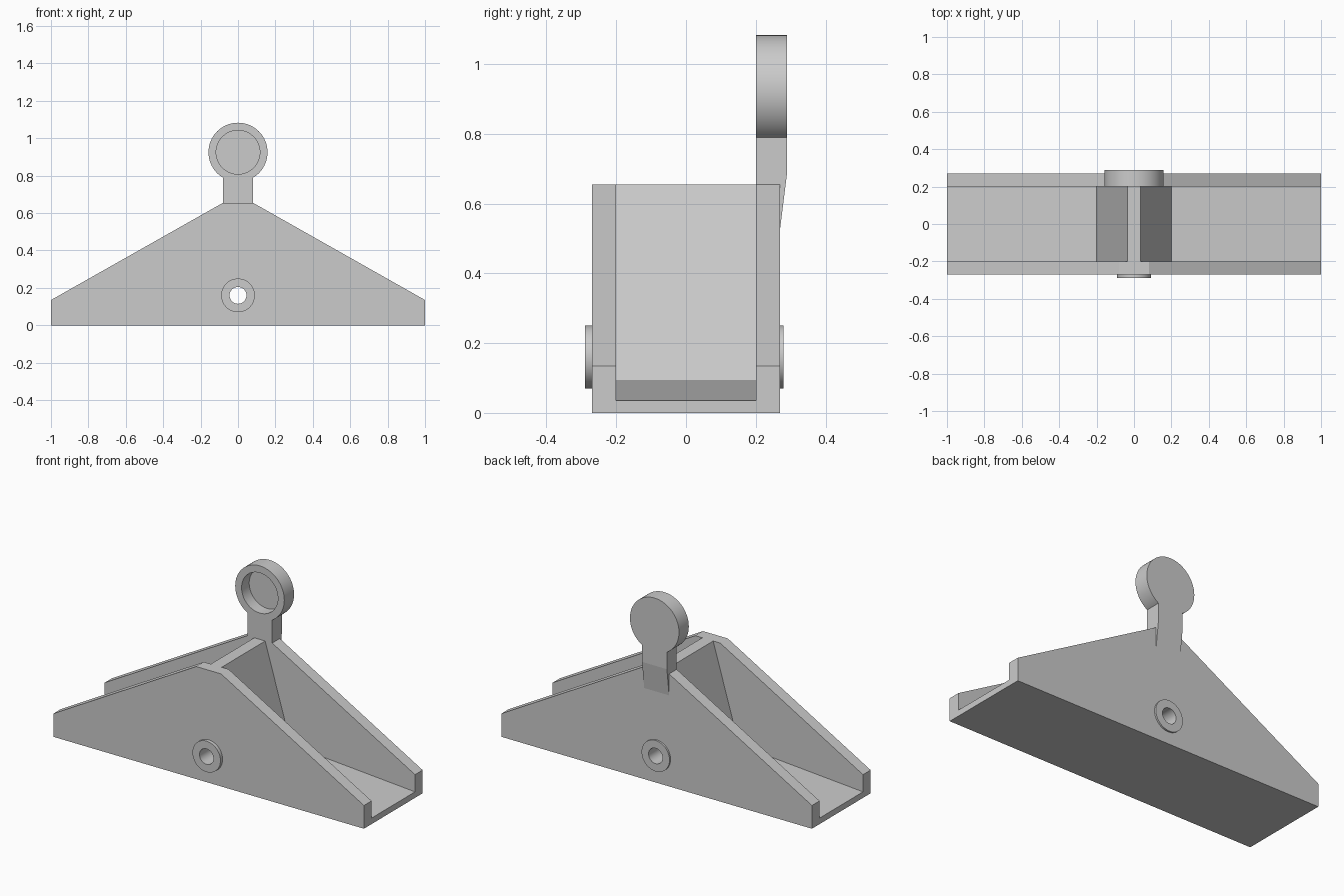
import bpy, bmesh, math
from mathutils import Vector, Matrix

if "Cube" in bpy.data.objects:
    bpy.data.objects.remove(bpy.data.objects["Cube"], do_unlink=True)

GREY = (0.6, 0.6, 0.6, 1.0)
grey = bpy.data.materials.new("plain grey")
grey.use_nodes = True
grey.diffuse_color = GREY
grey.node_tree.nodes["Principled BSDF"].inputs["Base Color"].default_value = GREY

BORE_Z, BORE_R = 0.16, 0.045
INNER, OUTER = 0.2, 0.27


def finish(name, bm, smooth=False):
    bmesh.ops.recalc_face_normals(bm, faces=bm.faces)
    mesh = bpy.data.meshes.new(name)
    bm.to_mesh(mesh)
    bm.free()
    mesh.materials.append(grey)
    obj = bpy.data.objects.new(name, mesh)
    bpy.context.collection.objects.link(obj)
    if smooth:
        bpy.ops.object.select_all(action="DESELECT")
        obj.select_set(True)
        bpy.context.view_layer.objects.active = obj
        bpy.ops.object.shade_smooth_by_angle(angle=math.radians(35))
    return obj


def prism(name, points, direction):
    """Extrude a closed outline along a vector."""
    bm = bmesh.new()
    face = bm.faces.new([bm.verts.new(p) for p in points])
    new = bmesh.ops.extrude_face_region(bm, geom=[face], use_keep_orig=True)["geom"]
    verts = [v for v in new if isinstance(v, bmesh.types.BMVert)]
    bmesh.ops.translate(bm, verts=verts, vec=Vector(direction))
    return finish(name, bm)


def lathe(name, profile, z, closed=False):
    """Turn a (radius, y) profile around a front-to-back axis at height z."""
    bm = bmesh.new()
    verts = [bm.verts.new((r, y, z)) for r, y in profile]
    pairs = list(zip(verts, verts[1:])) + ([(verts[-1], verts[0])] if closed else [])
    edges = [bm.edges.new(p) for p in pairs]
    bmesh.ops.spin(bm, geom=verts + edges, cent=(0, 0, z), axis=(0, 1, 0),
                   angle=math.tau, steps=64)
    bmesh.ops.remove_doubles(bm, verts=bm.verts, dist=0.0001)
    return finish(name, bm, smooth=True)


def mirrored(half):
    """Complete a right-hand outline with its left-hand twin."""
    return half + [(-x, z) for x, z in reversed(half)]


# Bore cutter running through the whole body
cutter = lathe("bore_cutter", [(0, -0.4), (BORE_R, -0.4), (BORE_R, 0.4), (0, 0.4)], BORE_Z)
cutter.hide_render = True
cutter.hide_viewport = True
cutter.display_type = "WIRE"


def drill(obj):
    mod = obj.modifiers.new("bore", "BOOLEAN")
    mod.operation = "DIFFERENCE"
    mod.solver = "EXACT"
    mod.object = cutter


# Sloping floor and central wedge
core = mirrored([(1, 0), (1, 0.035), (0.2, 0.095), (0.035, 0.655)])
drill(prism("floor_and_wedge", [(x, -INNER, z) for x, z in core], (0, 2 * INNER, 0)))

# Side plates
plate = mirrored([(1, 0), (1, 0.135), (0.08, 0.655)])
for name, y in (("front_plate", -OUTER), ("back_plate", INNER)):
    drill(prism(name, [(x, y, z) for x, z in plate], (0, OUTER - INNER, 0)))

# Raised rings around the bore
for name, y0, y1 in (("front_boss", -0.29, -OUTER), ("back_boss", OUTER, 0.28)):
    lathe(name, [(BORE_R, y0), (0.09, y0), (0.09, y1), (BORE_R, y1)], BORE_Z, closed=True)

# Arm rising from the back plate, with a tapered root
arm = [(0.22, 0.53), (OUTER, 0.53), (0.29, 0.69), (0.29, 0.795),
       (INNER, 0.795), (INNER, 0.655), (0.22, 0.655)]
prism("arm", [(-0.08, y, z) for y, z in arm], (0.16, 0, 0))

# Round head with a recess facing forward
lathe("round_head", [(0, 0.29), (0.158, 0.29), (0.158, INNER), (0.117, INNER),
                     (0.117, 0.27), (0, 0.27)], 0.925)
